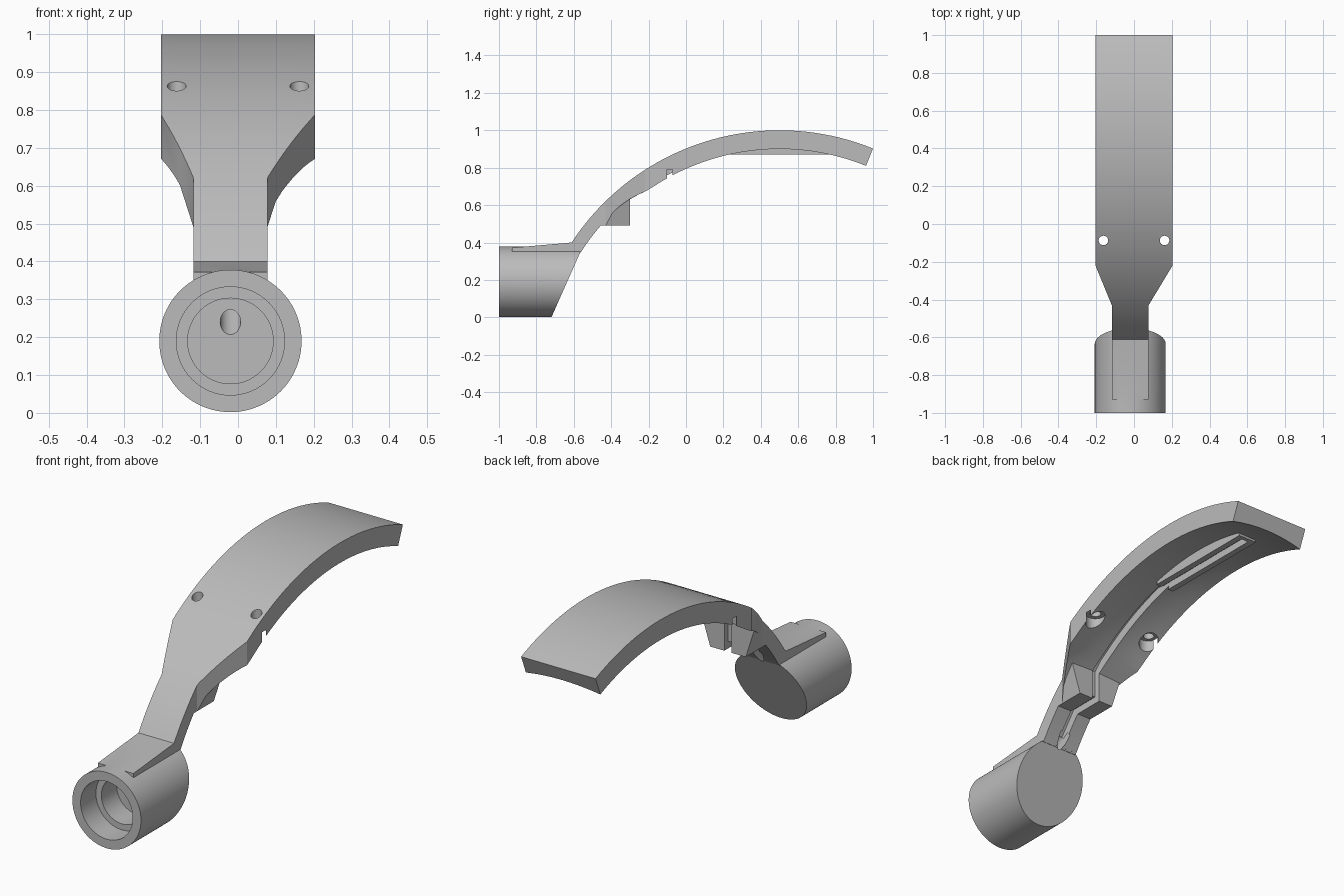
import bpy, bmesh, math
from mathutils import Vector, Matrix

cube = bpy.data.objects.get("Cube")
if cube:
    bpy.data.objects.remove(cube, do_unlink=True)

grey = bpy.data.materials.new("plain grey")
grey.use_nodes = True
grey.diffuse_color = (0.5, 0.5, 0.5, 1)
grey.node_tree.nodes["Principled BSDF"].inputs["Base Color"].default_value = (0.5, 0.5, 0.5, 1)

AXIS_Y, AXIS_Z = 0.5, -0.33     # centre of the arm's arc
OUTER, INNER = 1.33, 1.23
MID = -0.02                     # centre line of neck and socket
NECK = 0.0975                   # half width of the neck
SOCKET_Z, SOCKET_R = 0.19, 0.188


def finish(bm, name):
    bmesh.ops.recalc_face_normals(bm, faces=bm.faces)
    mesh = bpy.data.meshes.new(name)
    bm.to_mesh(mesh)
    bm.free()
    ob = bpy.data.objects.new(name, mesh)
    bpy.context.collection.objects.link(ob)
    mesh.materials.append(grey)
    return ob


def prism(name, pts, offset):
    """Extrude a closed polygon of 3D points."""
    bm = bmesh.new()
    face = bm.faces.new([bm.verts.new(p) for p in pts])
    ext = bmesh.ops.extrude_face_region(bm, geom=[face])
    verts = [v for v in ext["geom"] if isinstance(v, bmesh.types.BMVert)]
    bmesh.ops.translate(bm, verts=verts, vec=offset)
    return finish(bm, name)


def side_prism(name, yz, x0, x1):
    return prism(name, [(x0, y, z) for y, z in yz], (x1 - x0, 0, 0))


def rod(name, a, b, r, sides=64):
    a, b = Vector(a), Vector(b)
    bm = bmesh.new()
    turn = (b - a).to_track_quat('Z', 'Y').to_matrix().to_4x4()
    bmesh.ops.create_cone(bm, cap_ends=True, segments=sides, radius1=r, radius2=r,
                          depth=(b - a).length,
                          matrix=Matrix.Translation((a + b) / 2) @ turn)
    return finish(bm, name)


def boolean(target, tool, op):
    mod = target.modifiers.new(op, 'BOOLEAN')
    mod.object, mod.operation, mod.solver = tool, op, 'EXACT'
    tool.hide_render = True
    bpy.context.view_layer.objects.active = target
    bpy.ops.object.modifier_apply(modifier=mod.name)
    bpy.data.objects.remove(tool, do_unlink=True)


def under_radius(a, x):
    """Underside radius: thinner toward the neck, slightly hollow across the width."""
    y = AXIS_Y + INNER * math.sin(a)
    t = min(max((-0.2 - y) / 0.15, 0), 1)
    return INNER + 0.03 * t + 0.022 * (1 - t) * (1 - (x / 0.205) ** 2)


def on_arc(r, a):
    return AXIS_Y + r * math.sin(a), AXIS_Z + r * math.cos(a)


# Curved arm: arc section lofted across its width
start, end, steps = -1.0, math.asin(0.5 / OUTER), 40
angles = [start + (end - start) * i / steps for i in range(steps + 1)]
bm = bmesh.new()
rings = []
for k in range(9):
    x = -0.205 + 0.41 * k / 8
    loop = [on_arc(OUTER, a) for a in angles]
    loop += [on_arc(under_radius(a, x), a) for a in reversed(angles)]
    rings.append([bm.verts.new((x, y, z)) for y, z in loop])
n = len(rings[0])
for r0, r1 in zip(rings, rings[1:]):
    for i in range(n):
        j = (i + 1) % n
        bm.faces.new((r0[i], r0[j], r1[j], r1[i]))
for ring in (rings[0], rings[-1]):
    for i in range(steps):
        bm.faces.new((ring[i], ring[i + 1], ring[n - 2 - i], ring[n - 1 - i]))
bmesh.ops.triangulate(bm, faces=[f for f in bm.faces if len(f.verts) == 4])
arm = finish(bm, "curved_arm")

# Tapered block under the neck
block = side_prism("neck_block", [(-0.46, 0.49), (-0.3, 0.49), (-0.3, 0.67), (-0.42, 0.59)], -1, 1)
for v in block.data.vertices:
    half = NECK + 0.045 * max(v.co.z - 0.49, 0) / 0.14
    v.co.x = MID + math.copysign(half, v.co.x)
boolean(arm, block, 'UNION')

# Flat-bottomed rib under the crown
rib = side_prism("crown_rib", [(0.2, 0.87), (0.8, 0.87), (0.78, 0.935), (0.22, 0.935)],
                 MID - 0.05, MID + 0.05)
boolean(arm, rib, 'UNION')

# Plan outline narrows the wide plate to the neck
outline = [(MID - NECK, -0.8), (MID + NECK, -0.8), (MID + NECK, -0.43), (0.204, -0.22),
           (0.204, 1.2), (-0.204, 1.2), (-0.204, -0.22), (MID - NECK, -0.43)]
plan = prism("plan_cutter", [(x, y, 0) for x, y in outline], (0, 0, 1.3))
boolean(arm, plan, 'INTERSECT')

# Cable groove following the underside
path = [(-0.54, 0.38), (-0.455, 0.49), (-0.3, 0.49), (-0.3, 0.625)]
path += [on_arc(under_radius(a, MID), a) for a in angles
         if -0.26 < AXIS_Y + INNER * math.sin(a) < 0.18]
path += [(0.2, 0.87), (0.78, 0.87)]
groove = [(y - 0.03, z + 0.035) for y, z in path]
groove += [(y + 0.03, z - 0.035) for y, z in reversed(path)]
boolean(arm, side_prism("groove_cutter", groove, MID - 0.02, MID + 0.02), 'DIFFERENCE')

# Screw holes with flat seats below
for x in (-0.162, 0.162):
    boolean(arm, rod("hole_cutter", (x, -0.087, 0.5), (x, -0.087, 1.1), 0.025, 32), 'DIFFERENCE')
    boolean(arm, rod("seat_cutter", (x, -0.087, 0.6), (x, -0.087, 0.79), 0.045, 32), 'DIFFERENCE')

# Socket with slanted back end
socket = rod("socket", (MID, -1, SOCKET_Z), (MID, -0.45, SOCKET_Z), SOCKET_R, 96)
slant = side_prism("slant_cutter", [(-0.764, -0.1), (-0.498, 0.5), (0, 0.5), (0, -0.1)], -0.5, 0.5)
boolean(socket, slant, 'DIFFERENCE')

# Wedge tab blending the neck onto the socket
tab = side_prism("neck_tab", [(-0.93, 0.345), (-0.93, 0.372), (-0.61, 0.4),
                              (-0.555, 0.364), (-0.565, 0.345)], MID - NECK, MID + NECK)
boolean(socket, tab, 'UNION')

# Stepped bore and inclined cable hole
for y, r in ((-0.88, 0.143), (-0.76, 0.113)):
    boolean(socket, rod("bore_cutter", (MID, -1.1, SOCKET_Z), (MID, y, SOCKET_Z), r), 'DIFFERENCE')
boolean(arm, socket, 'UNION')
boolean(arm, rod("cable_cutter", (MID, -0.8, 0.212), (MID, -0.52, 0.408), 0.027, 32), 'DIFFERENCE')

# Shading
arm.name = "arm_with_socket"
bpy.ops.object.select_all(action='DESELECT')
arm.select_set(True)
bpy.context.view_layer.objects.active = arm
bpy.ops.object.shade_smooth_by_angle(angle=math.radians(25))
